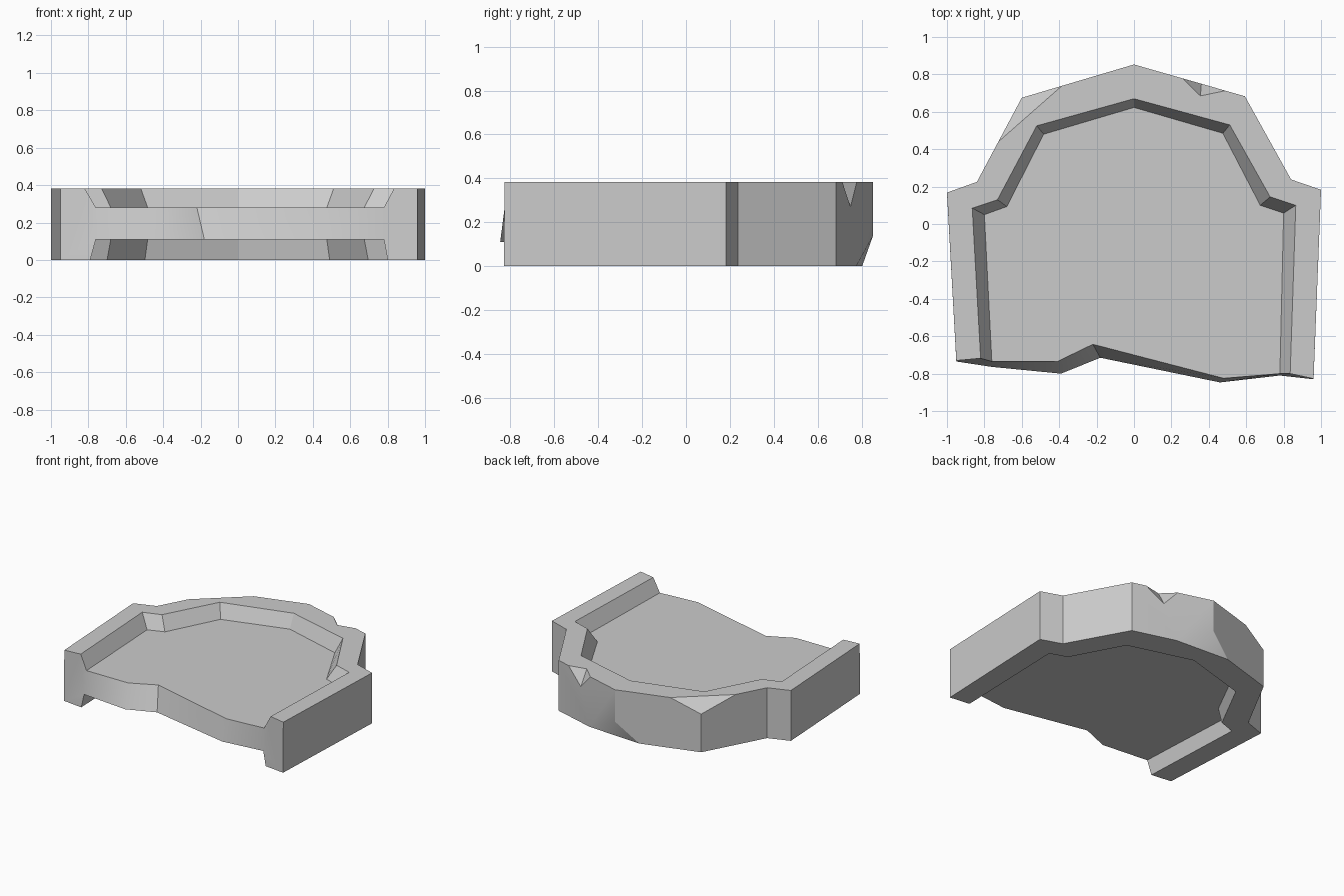
import bpy, bmesh, math
from mathutils import Vector

if "Cube" in bpy.data.objects:
    bpy.data.objects.remove(bpy.data.objects["Cube"])

H, FT, FB = 0.383, 0.28, 0.11   # full height, panel top, panel underside

# Open U-shaped outlines, front left round the back to front right
outer = [(-.95, -.73), (-1, .168), (-.84, .225), (-.6, .675), (0, .853),
         (.593, .683), (.84, .238), (1, .183), (.96, -.827)]
lip = [(-.82, -.718), (-.865, .085), (-.73, .13), (-.52, .525), (0, .67),
       (.512, .53), (.728, .145), (.865, .10), (.835, -.80)]
panel = [(-.76, -.735), (-.80, .05), (-.68, .093), (-.483, .48), (0, .623),
         (.475, .485), (.675, .10), (.80, .058), (.78, -.80)]
# Broken front edge of the panel, right to left
edge_top = [(.48, -.825), (-.22, -.643), (-.41, -.735)]
edge_bot = [(.46, -.847), (-.18, -.715), (-.39, -.80)]

# Rows swept round the section
under = [(x, y) for x, y in panel]
under[0], under[-1] = (-.76, -.764), (.78, -.81)
under_lip = [(x + (l[0] - x) * .4, y + (l[1] - y) * .4)
             for (x, y), l in zip(panel, lip)]
under_lip[0], under_lip[-1] = (-.79, -.755), (.80, -.81)
base = list(outer)
base[0], base[-1] = (-.95, -.735), (.96, -.83)

bm = bmesh.new()


def row(points, z):
    return [bm.verts.new((x, y, z)) for x, y in points]


rows = [row(base, 0), row(outer, H), row(lip, H), row(panel, FT),
        row(under, FB), row(under_lip, 0)]
top_e, bot_e = row(edge_top, FT), row(edge_bot, FB)

# Rim walls, all strips except the one through the solid panel
for a, b in ((0, 1), (1, 2), (2, 3), (4, 5), (5, 0)):
    for i in range(8):
        bm.faces.new((rows[a][i], rows[a][i + 1], rows[b][i + 1], rows[b][i]))
# Panel faces and broken front
bm.faces.new(rows[3] + top_e)
bm.faces.new(rows[4] + bot_e)
ft = [rows[3][-1]] + top_e + [rows[3][0]]
fb = [rows[4][-1]] + bot_e + [rows[4][0]]
for i in range(4):
    bm.faces.new((ft[i], ft[i + 1], fb[i + 1], fb[i]))
for i in (0, -1):
    bm.faces.new([r[i] for r in rows])
bmesh.ops.recalc_face_normals(bm, faces=bm.faces[:])


def make_object(name, b):
    me = bpy.data.meshes.new(name)
    b.to_mesh(me)
    b.free()
    ob = bpy.data.objects.new(name, me)
    bpy.context.collection.objects.link(ob)
    return ob


slab = make_object("broken_rimmed_slab", bm)


def chip(points):
    """Cut the convex hull of the points out of the slab."""
    b = bmesh.new()
    for p in points:
        b.verts.new(p)
    bmesh.ops.convex_hull(b, input=b.verts[:])
    bmesh.ops.recalc_face_normals(b, faces=b.faces[:])
    cutter = make_object("chip_cutter", b)
    cutter.hide_render = True
    mod = slab.modifiers.new("chip", 'BOOLEAN')
    mod.operation, mod.solver, mod.object = 'DIFFERENCE', 'EXACT', cutter
    bpy.context.view_layer.objects.active = slab
    bpy.ops.object.modifier_apply(modifier=mod.name)
    bpy.data.objects.remove(cutter)


def flat_chip(a, b, c):
    """Slice off the corner lying outside the plane a, b, c."""
    pts = [Vector(p) for p in (a, b, c)]
    mid = sum(pts, Vector()) / 3
    n = (pts[1] - pts[0]).cross(pts[2] - pts[0]).normalized()
    if n.dot(mid - Vector((0, 0, .2))) < 0:
        n.negate()
    big = [mid + (p - mid) * 2 for p in pts]
    chip(big + [p + n * .3 for p in big])


# Bevelled chip at back left, chip under the back point
flat_chip((-.385, .739, H), (-.725, .44, H), (-.6, .675, .29))
flat_chip((-.17, .803, 0), (.27, .776, 0), (0, .853, .14))
# Pointed notch at back right
tip = Vector((.36, .75, .27))
fan = [Vector(p) - tip for p in ((.26, .778, H), (.355, .685, H), (.49, .713, H))]
chip([tip] + [tip + v * 1.4 for v in fan]
     + [tip + (fan[0] + fan[2]) * .7 + Vector((.02, .08, 0)), tip + Vector((.01, .04, 0))])

bpy.ops.object.select_all(action='DESELECT')
slab.select_set(True)
bpy.context.view_layer.objects.active = slab
bpy.ops.object.shade_smooth_by_angle(angle=math.radians(27))
